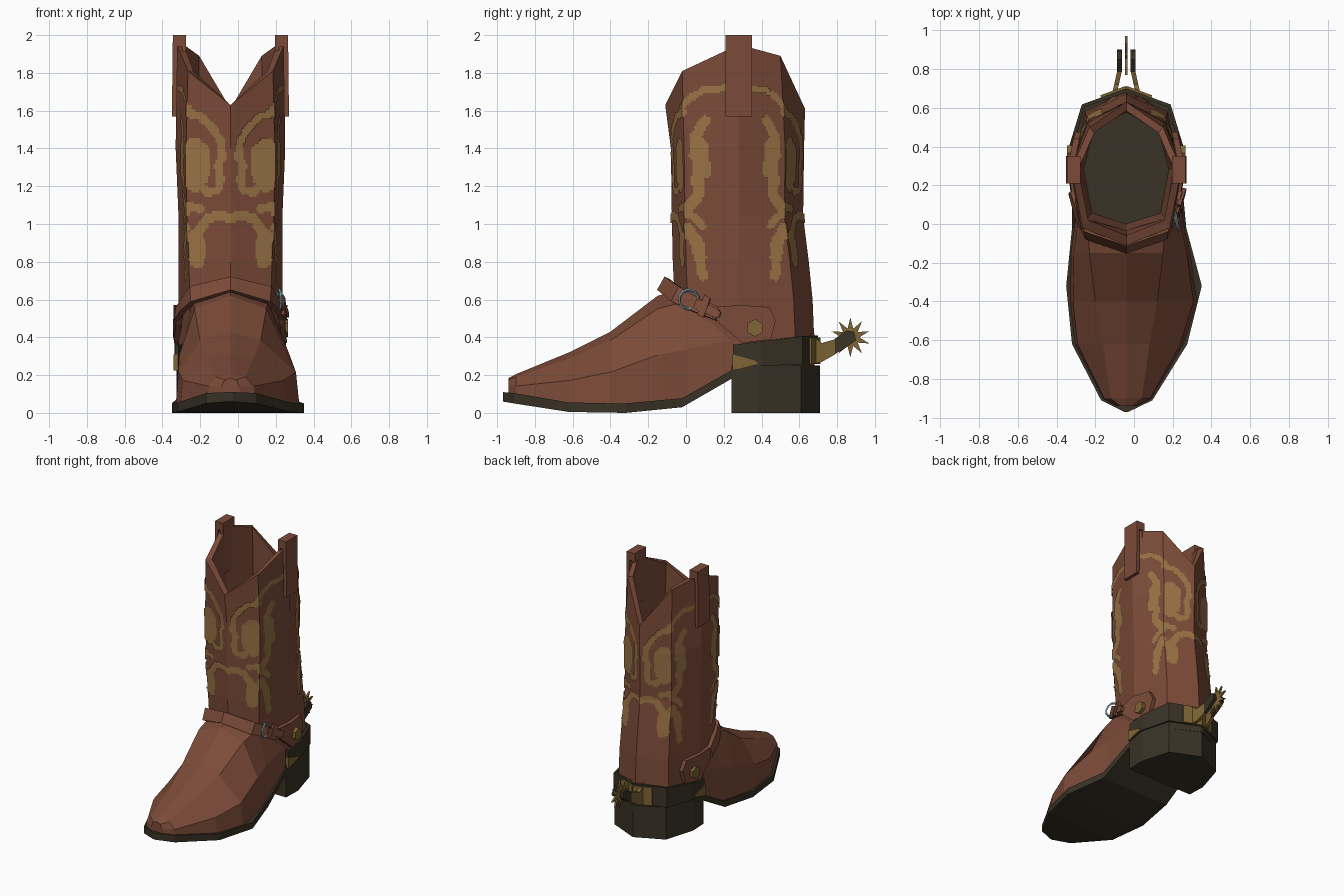
import bpy, bmesh, math
from mathutils import Vector

C = -0.04   # boot centre line in x


def material(name, col):
    m = bpy.data.materials.new(name)
    m.diffuse_color = (*col, 1)
    return m


LEATHER = material("brown leather", (0.20, 0.07, 0.04))
DARK = material("dark sole", (0.041, 0.032, 0.019))
STITCH = material("tan inlay", (0.32, 0.17, 0.058))
BRASS = material("aged brass", (0.21, 0.13, 0.035))
STEEL = material("steel", (0.22, 0.34, 0.40))


def make(name, verts, faces, mats, pick=None):
    me = bpy.data.meshes.new(name)
    bm = bmesh.new()
    vs = [bm.verts.new(v) for v in verts]
    for f in faces:
        bm.faces.new([vs[i] for i in f])
    bmesh.ops.recalc_face_normals(bm, faces=bm.faces)
    bm.to_mesh(me)
    bm.free()
    for m in mats:
        me.materials.append(m)
    ob = bpy.data.objects.new(name, me)
    bpy.context.collection.objects.link(ob)
    if pick:
        for p in me.polygons:
            p.material_index = pick(p)
    return ob


def loft(name, rings, mats, pick=None):
    n = len(rings[0])
    faces = [(r * n + i, r * n + (i + 1) % n, (r + 1) * n + (i + 1) % n, (r + 1) * n + i)
             for r in range(len(rings) - 1) for i in range(n)]
    faces += [tuple(range(n)), tuple(range((len(rings) - 1) * n, len(rings) * n))]
    return make(name, [v for r in rings for v in r], faces, mats, pick)


def prism(name, poly, axis, lo, hi, mat):
    """Extrude a 2D outline along x (poly = y,z), y (poly = x,z) or z (poly = x,y)."""
    def put(p, t):
        return {"x": (t, *p), "y": (p[0], t, p[1]), "z": (*p, t)}[axis]
    return loft(name, [[put(p, lo) for p in poly], [put(p, hi) for p in poly]], [mat])


def ribbon(name, low, up, mat, thick=0.02):
    n = len(low)
    ob = make(name, low + up, [(i, i + 1, n + i + 1, n + i) for i in range(n - 1)], [mat])
    s = ob.modifiers.new("thickness", "SOLIDIFY")
    s.thickness, s.offset = thick, 0
    return ob


# Shaft: eight-sided rings (front, front corner, side, back corner, back)
def half_ring(z, yf, yb, wf, ws, wb):
    return [(0, yf, z), (wf, yf + 0.07, z), (ws, 0.28, z), (wb, yb - 0.1, z), (0, yb, z)]


HALF = [half_ring(0.36, -0.03, 0.68, 0.21, 0.275, 0.215),
        half_ring(0.60, -0.06, 0.67, 0.215, 0.275, 0.21),
        half_ring(0.80, -0.07, 0.65, 0.22, 0.275, 0.205),
        half_ring(1.04, -0.075, 0.62, 0.23, 0.275, 0.20),
        half_ring(1.40, -0.08, 0.625, 0.235, 0.29, 0.20),
        [(0, -0.11, 1.63), (0.225, -0.02, 1.81), (0.285, 0.28, 1.95), (0.19, 0.5, 1.89), (0, 0.63, 1.61)]]


def full(h, k=1.0):
    pts = h + [(-x, y, z) for x, y, z in h[3:0:-1]]
    return [(C + x * k, 0.28 + (y - 0.28) * k, z) for x, y, z in pts]


rings = [full(h) for h in HALF] + [full(HALF[i], 0.87) for i in (5, 4, 3)]
rings.append([(x, y, 0.72) for x, y, z in full(HALF[2], 0.8)])
loft("shaft", rings, [LEATHER, DARK],
     lambda p: 1 if p.index == len(rings) * 8 - 7 else 0)

# Foot: stations (y, bottom z, top z, left x, right x, shoulder half width)
FOOT = [(-0.94, 0.10, 0.185, -0.09, 0.01, 0.03), (-0.90, 0.09, 0.205, -0.16, 0.09, 0.08),
        (-0.62, 0.05, 0.32, -0.305, 0.255, 0.12), (-0.40, 0.04, 0.43, -0.33, 0.325, 0.16),
        (-0.15, 0.05, 0.62, -0.325, 0.29, 0.19), (0.0, 0.07, 0.66, -0.305, 0.255, 0.2),
        (0.27, 0.22, 0.6, -0.31, 0.235, 0.21), (0.56, 0.24, 0.5, -0.255, 0.18, 0.17),
        (0.68, 0.24, 0.42, -0.08, 0.0, 0.02)]
sections = []
for y, zb, zt, xl, xr, sh in FOOT:
    h = zt - zb
    zm, zs = zb + 0.45 * h, zb + 0.88 * h
    ml, mr = C + (xl - C) * 0.95, C + (xr - C) * 0.95
    sections.append([(xr, y, zb), (mr, y, zm), (C + sh, y, zs), (C, y, zt),
                     (C - sh, y, zs), (ml, y, zm), (xl, y, zb)])
loft("foot", sections, [LEATHER])

# Sole: stations (y, left x, right x, bottom z, top z)
SOLE = [(-0.97, -0.05, -0.03, 0.06, 0.11), (-0.91, -0.17, 0.095, 0.05, 0.105),
        (-0.62, -0.32, 0.275, 0.005, 0.055), (-0.32, -0.35, 0.35, 0.0, 0.05),
        (-0.02, -0.32, 0.27, 0.03, 0.078), (0.24, -0.32, 0.245, 0.18, 0.225),
        (0.38, -0.325, 0.25, 0.2, 0.25), (0.61, -0.255, 0.185, 0.2, 0.25),
        (0.71, -0.05, -0.03, 0.2, 0.25)]
loft("sole", [[(l, y, b), (r, y, b), (r, y, t), (l, y, t)] for y, l, r, b, t in SOLE], [DARK])

# Heel block
prism("heel", [(-0.32, 0.24), (-0.325, 0.38), (-0.255, 0.61), (C, 0.71), (0.185, 0.61),
               (0.25, 0.38), (0.245, 0.24)], "z", 0, 0.25, DARK)


# Inlaid scrollwork: strokes (half width, points) in distance from the front seam and height
STROKES = [
    (0.022, [(0.25, 1.59), (0.17, 1.57), (0.10, 1.51), (0.055, 1.44), (0.045, 1.36), (0.07, 1.31),
             (0.055, 1.24), (0.07, 1.18), (0.13, 1.165), (0.16, 1.2)]),
    (0.05, [(0.20, 1.41), (0.20, 1.22)]), (0.03, [(0.15, 1.40), (0.14, 1.31), (0.155, 1.24)]),
    (0.022, [(0.17, 1.08), (0.25, 1.1)]),
    (0.026, [(0.0, 1.03), (0.06, 1.045), (0.13, 1.03), (0.18, 0.96), (0.23, 0.93)]),
    (0.04, [(0.2, 0.93), (0.205, 0.81)]), (0.028, [(0.175, 0.90), (0.18, 0.80)]),
    (0.018, [(0.235, 1.61), (0.29, 1.67), (0.35, 1.71), (0.5, 1.725)]),
    (0.024, [(0.35, 1.55), (0.31, 1.47), (0.30, 1.36)]),
    (0.04, [(0.32, 1.42), (0.335, 1.28)]), (0.028, [(0.31, 1.24), (0.32, 1.16), (0.28, 1.1)]),
    (0.02, [(0.25, 1.06), (0.29, 1.04), (0.33, 0.99)]),
    (0.03, [(0.26, 0.98), (0.31, 0.9), (0.32, 0.82)]), (0.022, [(0.32, 0.82), (0.33, 0.72)])]


def inlaid(s, z):
    for h, pts in STROKES:
        for (a, b), (c, d) in zip(pts, pts[1:]):
            t = max(0, min(1, ((s - a) * (c - a) + (z - b) * (d - b)) / ((c - a) ** 2 + (d - b) ** 2)))
            if (s - a - t * (c - a)) ** 2 + (z - b - t * (d - b)) ** 2 < h * h:
                return True
    return False


def column(i, z):
    col = [Vector(h[i]) for h in HALF]
    for p, q in zip(col, col[1:]):
        if z <= q.z:
            break
    return p.lerp(q, (z - p.z) / (q.z - p.z))


def on_shaft(u, z, sg):
    i = min(3, int(u))
    p = column(i, z).lerp(column(i + 1, z), u - i)
    return (C + sg * p.x * 1.02, 0.28 + (p.y - 0.28) * 1.02, z)


verts, faces, STEP, DZ = [], [], 1 / 24, 0.0125
for a in range(96):
    for b in range(88):
        u, z = a * STEP, 0.68 + b * DZ
        m = u + STEP / 2
        if inlaid(0.25 * min(m, 4 - m), z + DZ / 2):
            for sg in (1, -1):
                n = len(verts)
                quad = [(u, z), (u + STEP, z), (u + STEP, z + DZ), (u, z + DZ)]
                verts += [on_shaft(p, q, sg) for p, q in quad[::sg]]
                faces.append((n, n + 1, n + 2, n + 3))
make("scroll_inlay", verts, faces, [STITCH])

for sg, side in ((1, "right"), (-1, "left")):
    # Pull strap folded over the rim
    prism("pull_strap_" + side, [(C + sg * x, z) for x, z in
          [(0.285, 1.57), (0.31, 1.57), (0.305, 2.0), (0.235, 2.0), (0.235, 1.6), (0.25, 1.6),
           (0.258, 1.94), (0.28, 1.94)]], "y", 0.21, 0.35, LEATHER)
    # Ankle plate and its button
    plate = [(0.10, 0.56), (0.3, 0.57), (0.44, 0.56), (0.475, 0.49), (0.45, 0.39), (0.3, 0.37), (0.18, 0.47)]
    depth = [0.262, 0.292, 0.262, 0.255, 0.265, 0.29, 0.28]
    loft("ankle_plate_" + side, [[(C + sg * (d + e), y, z) for (y, z), d in zip(plate, depth)]
                                 for e in (-0.02, 0.01)], [LEATHER])
    hexa = [(0.365 + 0.047 * math.cos(k * math.pi / 3 + 0.5), 0.45 + 0.047 * math.sin(k * math.pi / 3 + 0.5))
            for k in range(6)]
    prism("button_" + side, hexa, "x", C + sg * 0.25, C + sg * 0.305, BRASS)
    # Spur band round the heel, brass tip at its front end
    path = [(0.284, 0.25), (0.285, 0.40), (0.222, 0.61), (0, 0.69)]
    ribbon("spur_band_" + side, [(C + sg * x, y, z) for (x, y), z in zip(path, (0.225, 0.25, 0.255, 0.26))],
           [(C + sg * x, y, z) for (x, y), z in zip(path, (0.36, 0.38, 0.405, 0.41))], DARK)
    prism("spur_tip_" + side, [(0.245, 0.225), (0.38, 0.26), (0.37, 0.275), (0.245, 0.31)], "x",
          C + sg * 0.28, C + sg * 0.301, BRASS)
    # Brass yoke at the back of the band, and the two prongs holding the rowel
    ribbon("spur_yoke_" + side, [(C + sg * 0.13, 0.655, 0.26), (C, 0.703, 0.26)],
           [(C + sg * 0.13, 0.655, 0.40), (C, 0.703, 0.40)], BRASS)
    gold = [(0.68, 0.26, 0.06), (0.72, 0.27, 0.05), (0.79, 0.31, 0.035), (0.79, 0.39, 0.035),
            (0.72, 0.37, 0.05), (0.68, 0.40, 0.06)]
    loft("spur_prong_" + side, [[(C + sg * (x + e), y, z) for y, z, x in gold] for e in (-0.012, 0.012)], [BRASS])
    prism("spur_prong_end_" + side, [(0.785, 0.31), (0.84, 0.34), (0.9, 0.385), (0.89, 0.43), (0.85, 0.435),
                                     (0.785, 0.39)], "x", C + sg * 0.022, C + sg * 0.047, DARK)

# Rowel
star = [(0.87 + r * math.sin(k * math.pi / 10), 0.40 + r * math.cos(k * math.pi / 10))
        for k in range(20) for r in [0.048 if k % 2 else 0.105]]
prism("rowel", star, "x", C - 0.007, C + 0.007, BRASS)

# Instep strap
low = [(0, -0.14, 0.645), (0.2, -0.07, 0.585), (0.25, 0.03, 0.54), (0.285, 0.16, 0.49)]
up = [(0, -0.10, 0.715), (0.205, -0.03, 0.665), (0.24, 0.06, 0.61), (0.275, 0.17, 0.56)]


def both(pts):
    return [(C - x, y, z) for x, y, z in pts[:0:-1]] + [(C + x, y, z) for x, y, z in pts]


ribbon("instep_strap", both(low), both(up), LEATHER, 0.03)
# Strap tail, keeper and buckle on the right side
ribbon("strap_tail", [(C + 0.262, 0.04, 0.555), (C + 0.295, 0.15, 0.505), (C + 0.30, 0.175, 0.505)],
       [(C + 0.258, 0.06, 0.605), (C + 0.295, 0.17, 0.55), (C + 0.30, 0.185, 0.53)], LEATHER)
ribbon("strap_keeper", [(C + 0.278, 0.06, 0.52), (C + 0.288, 0.095, 0.505)],
       [(C + 0.272, 0.10, 0.625), (C + 0.282, 0.13, 0.605)], LEATHER)
bpy.ops.mesh.primitive_torus_add(major_segments=10, minor_segments=4, major_radius=0.052, minor_radius=0.008,
                                 location=(C + 0.26, 0.015, 0.60), rotation=(0, math.pi / 2, 0.2))
buckle = bpy.context.object
buckle.name = "buckle"
buckle.data.materials.append(STEEL)
